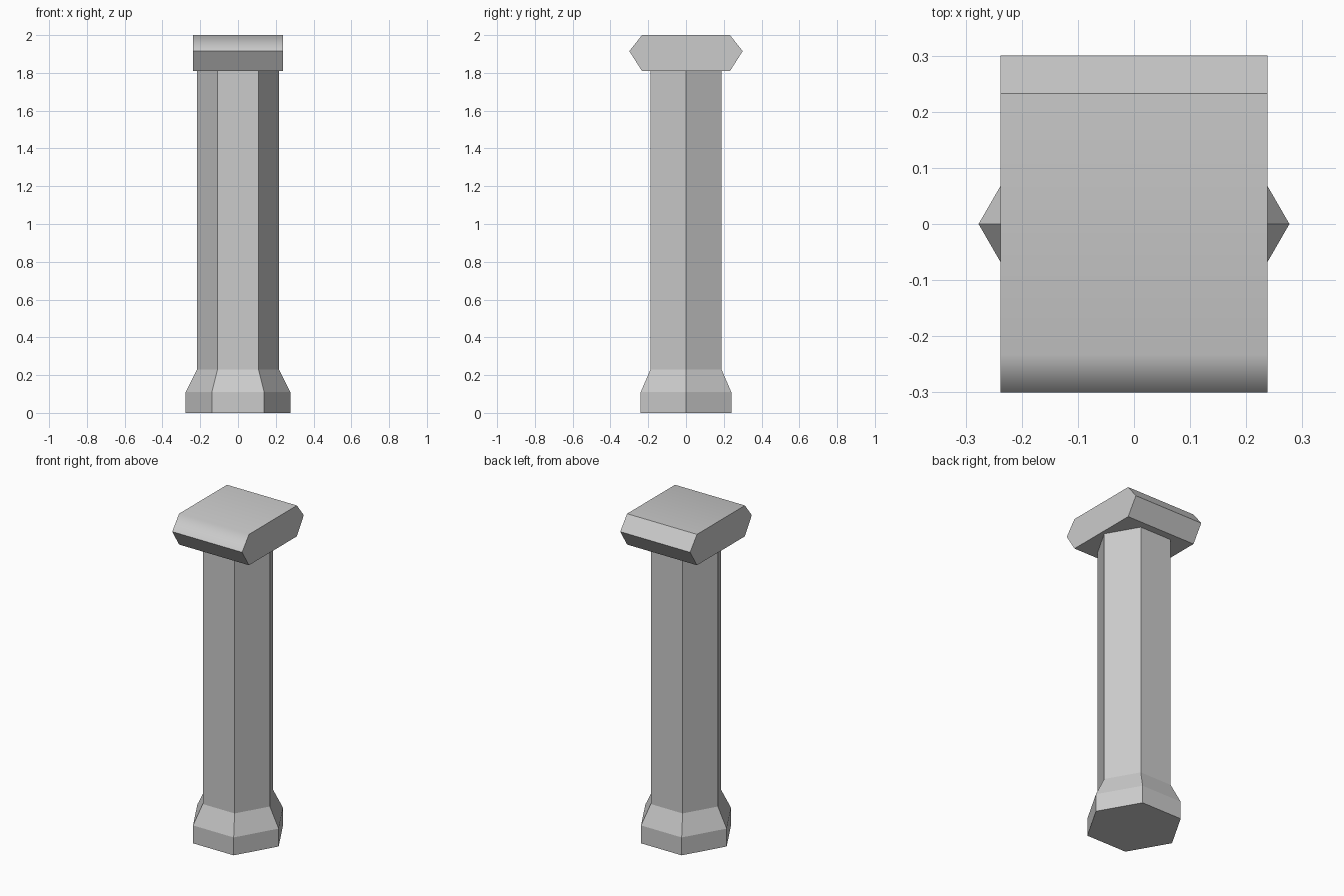
import bpy, bmesh, math

if "Cube" in bpy.data.objects:
    bpy.data.objects.remove(bpy.data.objects["Cube"])


def make_object(name, bm):
    bmesh.ops.recalc_face_normals(bm, faces=bm.faces)
    mesh = bpy.data.meshes.new(name)
    bm.to_mesh(mesh)
    bm.free()
    obj = bpy.data.objects.new(name, mesh)
    bpy.context.collection.objects.link(obj)
    return obj


def hex_stack(name, levels, sides=6):
    """Closed stack of polygon rings from (radius, z) pairs."""
    bm = bmesh.new()
    rings = []
    for r, z in levels:
        rings.append([bm.verts.new((r * math.cos(math.tau * i / sides),
                                    r * math.sin(math.tau * i / sides), z))
                      for i in range(sides)])
    for low, high in zip(rings, rings[1:]):
        for i in range(sides):
            j = (i + 1) % sides
            bm.faces.new((low[i], low[j], high[j], high[i]))
    bm.faces.new(rings[0])
    bm.faces.new(rings[-1])
    return make_object(name, bm)


# Hexagonal column: flared base, then straight shaft
hex_stack("column", [(0.277, 0), (0.277, 0.11), (0.217, 0.23), (0.217, 1.81)])

# Capital: six-sided profile in the y-z plane, extruded across x
half_width = 0.238
profile = [(-0.233, 1.81), (0.233, 1.81), (0.3, 1.915),
           (0.233, 2.0), (-0.233, 2.0), (-0.3, 1.915)]
bm = bmesh.new()
face = bm.faces.new([bm.verts.new((-half_width, y, z)) for y, z in profile])
moved = bmesh.ops.extrude_face_region(bm, geom=[face])["geom"]
bmesh.ops.translate(bm, vec=(2 * half_width, 0, 0),
                    verts=[v for v in moved if isinstance(v, bmesh.types.BMVert)])

# Only the front top edge is shaded softly; every other edge stays sharp
for f in bm.faces:
    f.smooth = True
for e in bm.edges:
    e.smooth = all(v.co.z > 1.99 and v.co.y < 0 for v in e.verts)
capital = make_object("capital", bm)
weighted = capital.modifiers.new("soft_front_edge", 'WEIGHTED_NORMAL')
weighted.keep_sharp = True
